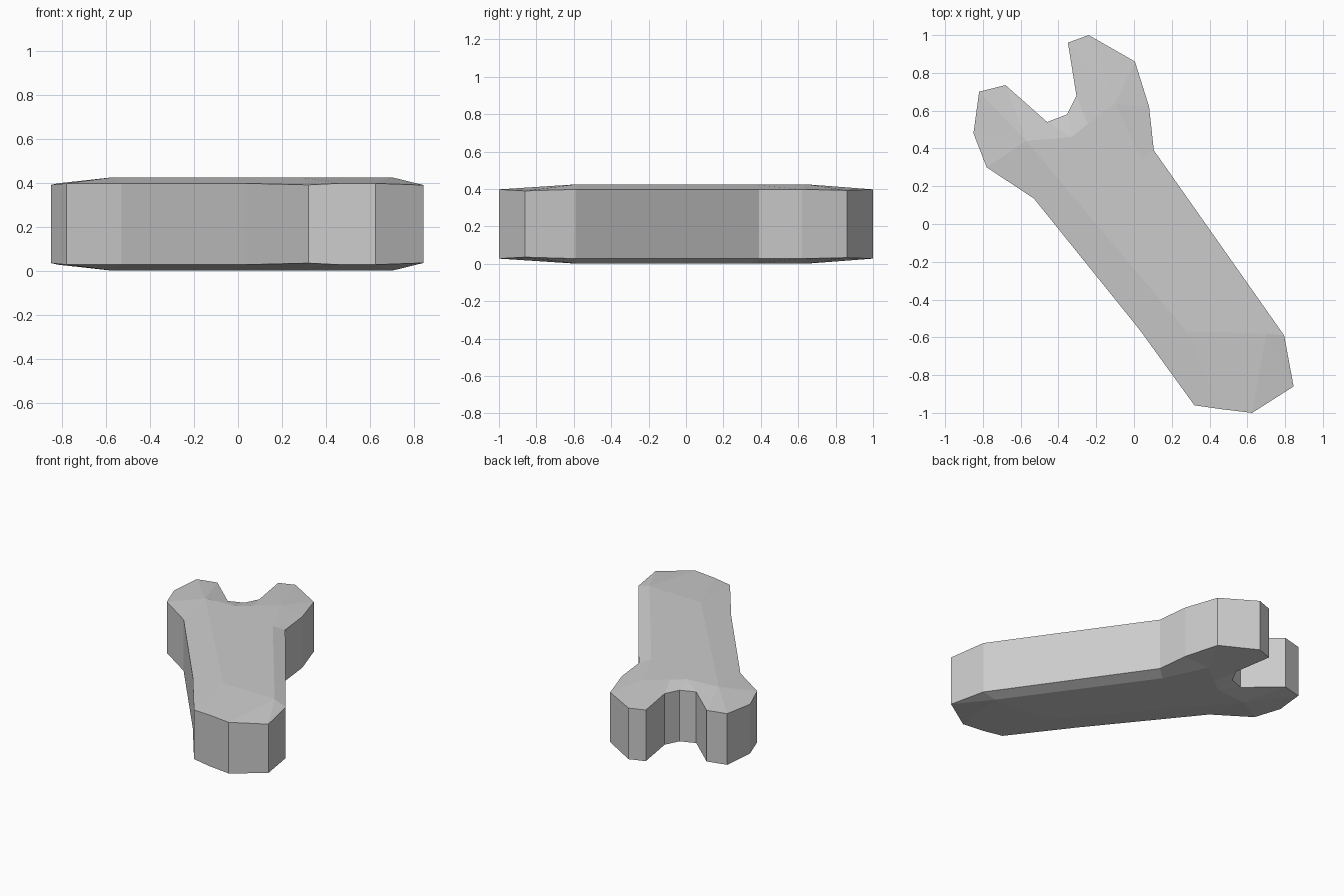
import bpy
import bmesh

if "Cube" in bpy.data.objects:
    bpy.data.objects.remove(bpy.data.objects["Cube"])

MID = 0.2125  # height of the symmetry plane

# Outline of the spanner, clockwise: x, y, half height, index of nearest plateau corner
RIM = [
    (-0.35, 0.96, 0.185, 0), (-0.24, 1.0, 0.185, 0), (0.005, 0.86, 0.180, 0),
    (0.08, 0.62, 0.185, 0), (0.105, 0.39, 0.185, 1), (0.795, -0.59, 0.185, 2),
    (0.845, -0.86, 0.177, 2), (0.625, -1.0, 0.185, 2), (0.46, -0.98, 0.185, 3),
    (0.32, -0.96, 0.178, 3), (0.03, -0.56, 0.185, 3), (-0.53, 0.135, 0.185, 4),
    (-0.78, 0.30, 0.185, 4), (-0.85, 0.48, 0.178, 4), (-0.82, 0.70, 0.185, 4),
    (-0.68, 0.735, 0.185, 4), (-0.46, 0.54, 0.185, 5), (-0.355, 0.58, 0.185, 5),
    (-0.305, 0.68, 0.185, 6),
]
# Raised flat plateau in the middle of each side
PLATEAU = [(-0.10, 0.64), (0.04, 0.34), (0.70, -0.58), (0.28, -0.57),
           (-0.57, 0.44), (-0.33, 0.46), (-0.245, 0.53)]
PLATEAU_H = 0.2125

bm = bmesh.new()


def build_side(sign):
    """Plateau and sloping border of one side; returns its rim loop."""
    rim = [bm.verts.new((x, y, MID + sign * h)) for x, y, h, _ in RIM]
    flat = [bm.verts.new((x, y, MID + sign * PLATEAU_H)) for x, y in PLATEAU]
    bm.faces.new(flat)
    for i, a in enumerate(rim):
        j = (i + 1) % len(rim)
        p, q = flat[RIM[i][3]], flat[RIM[j][3]]
        bm.faces.new([a, rim[j], q] if p == q else [a, rim[j], q, p])
    return rim


top, bottom = build_side(1), build_side(-1)

# Upright walls
for i in range(len(top)):
    j = (i + 1) % len(top)
    bm.faces.new([top[i], top[j], bottom[j], bottom[i]])

bmesh.ops.triangulate(bm, faces=[f for f in bm.faces if abs(f.normal.z) >= 0 and len(f.verts) > 4])
bmesh.ops.recalc_face_normals(bm, faces=bm.faces)

mesh = bpy.data.meshes.new("spanner")
bm.to_mesh(mesh)
bm.free()
bpy.context.collection.objects.link(bpy.data.objects.new("spanner", mesh))
